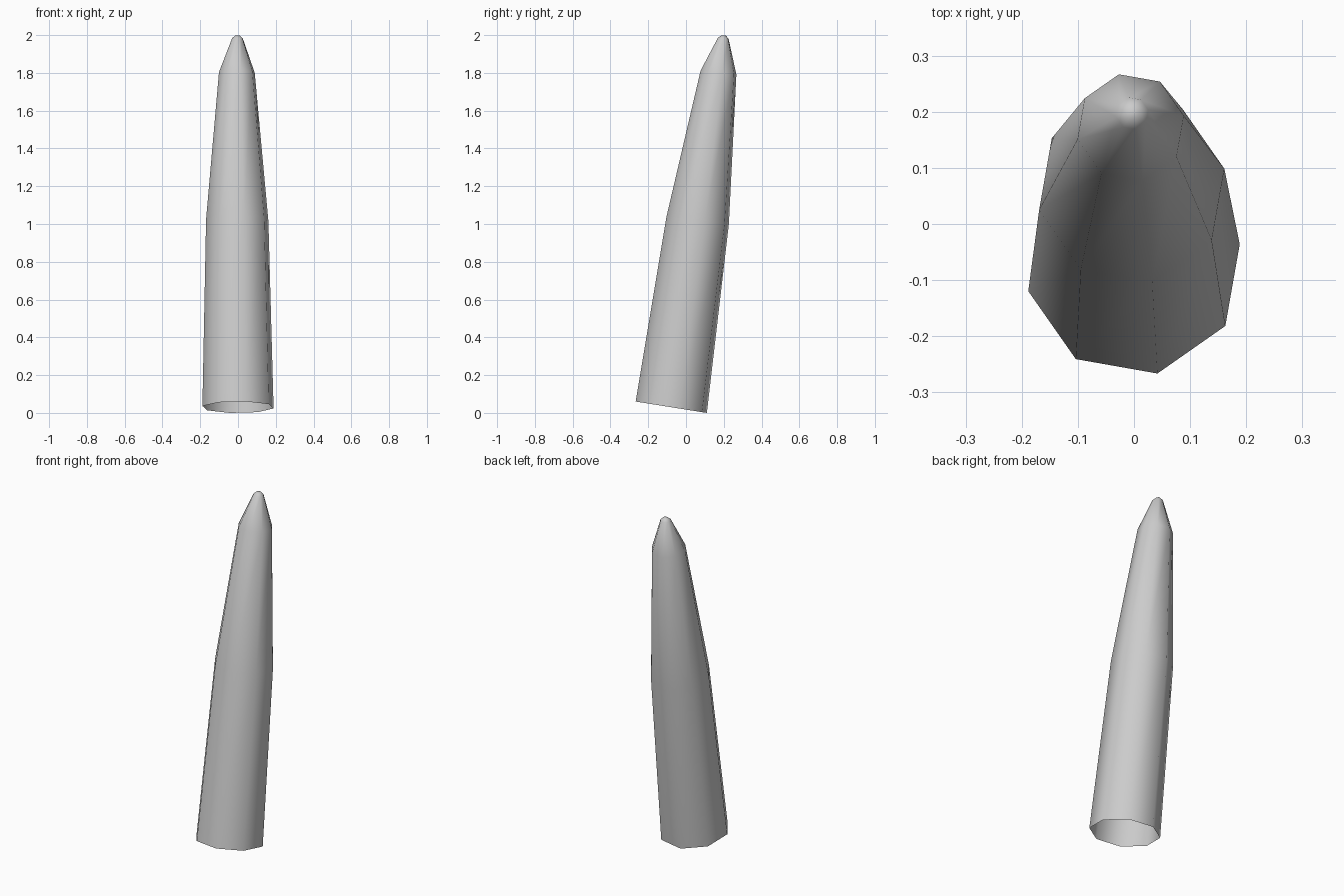
import bpy, bmesh, math

if "Cube" in bpy.data.objects:
    bpy.data.objects.remove(bpy.data.objects["Cube"])

SIDES = 8
PHASE = math.radians(12.5)
# ring: centre x, centre y, centre z, radius, tilt (dz per dy)
RINGS = [
    (0.000, -0.078, 0.030, 0.193, -0.160),
    (-0.004, 0.062, 1.020, 0.169, -0.123),
    (-0.006, 0.172, 1.802, 0.097, -0.110),
    (-0.003, 0.197, 1.983, 0.029, -0.080),
    (-0.003, 0.199, 1.998, 0.012, -0.080),
]

# Curved, tapering eight-sided tusk, open at the base
bm = bmesh.new()
loops = []
for cx, cy, cz, r, tilt in RINGS:
    loop = []
    for i in range(SIDES):
        a = PHASE + 2 * math.pi * i / SIDES
        dx, dy = r * math.cos(a), r * math.sin(a)
        loop.append(bm.verts.new((cx + dx, cy + dy, cz + tilt * dy)))
    loops.append(loop)

for low, high in zip(loops, loops[1:]):
    for i in range(SIDES):
        j = (i + 1) % SIDES
        bm.faces.new((low[i], low[j], high[j], high[i]))

# Blunt tip
bm.faces.new(loops[-1])

for f in bm.faces:
    f.smooth = True

mesh = bpy.data.meshes.new("tusk")
bm.to_mesh(mesh)
bm.free()
bpy.context.collection.objects.link(bpy.data.objects.new("tusk", mesh))
